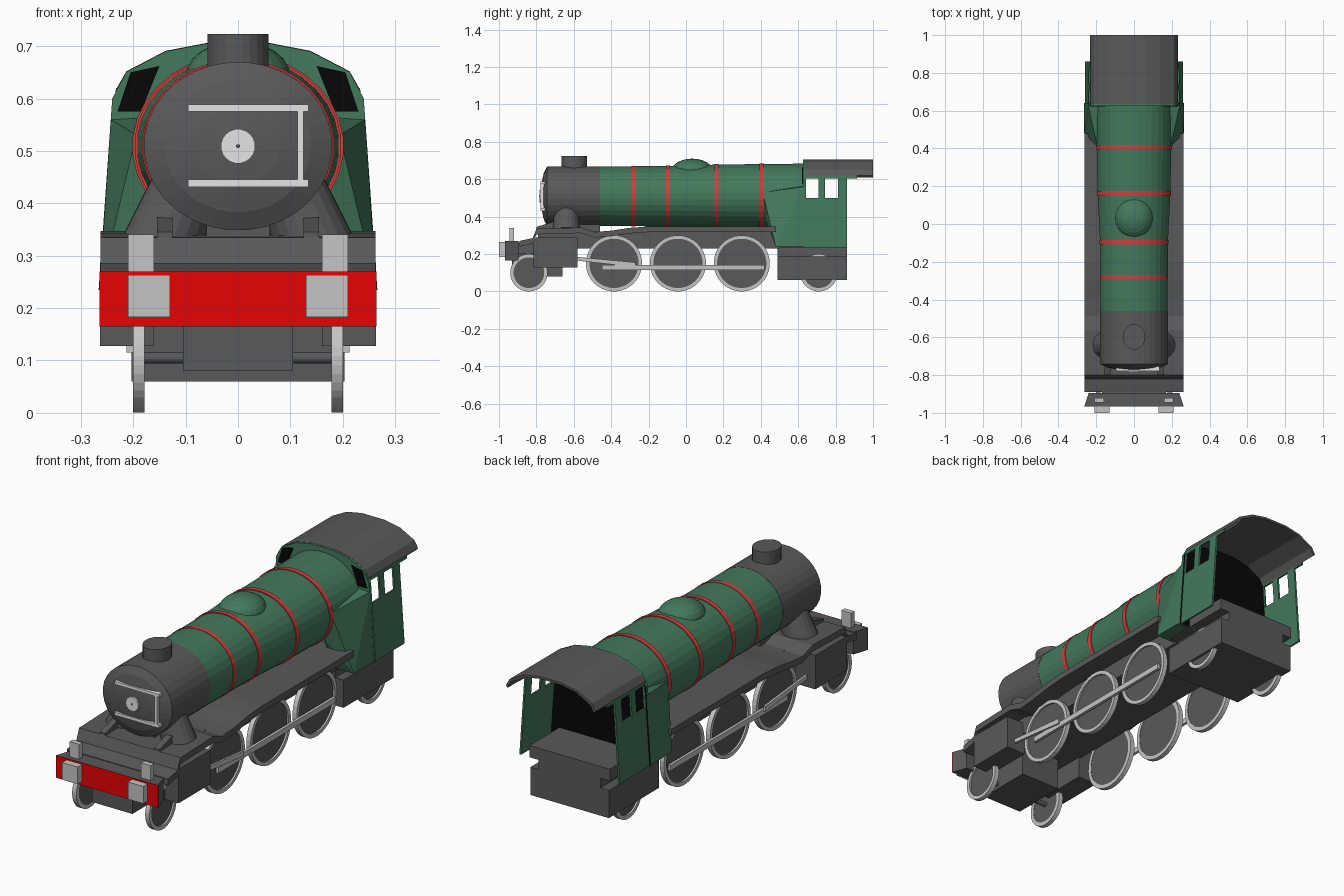
import bpy, bmesh, math
from mathutils import Vector, Matrix

cube = bpy.data.objects.get("Cube")
if cube:
    bpy.data.objects.remove(cube, do_unlink=True)


def material(name, r, g, b):
    m = bpy.data.materials.new(name)
    m.use_nodes = True
    m.diffuse_color = (r, g, b, 1)
    m.node_tree.nodes["Principled BSDF"].inputs["Base Color"].default_value = (r, g, b, 1)
    return m


GREY = material("dark grey", .1, .1, .1)
GREEN = material("green", .056, .19, .107)
RED = material("bright red", .8, .001, .001)
BAND = material("band red", .62, .05, .05)
STEEL = material("steel", .56, .56, .56)
PALE = material("pale grey", .78, .78, .78)
BLACK = material("black", .002, .002, .002)


def finish(name, bm, mat):
    bmesh.ops.recalc_face_normals(bm, faces=bm.faces)
    mesh = bpy.data.meshes.new(name)
    bm.to_mesh(mesh)
    bm.free()
    mesh.materials.append(mat)
    ob = bpy.data.objects.new(name, mesh)
    bpy.context.collection.objects.link(ob)
    return ob


def prism(name, pts, axis, a, b, mat):
    """Extrude an outline from a to b: (y, z) points along x, or (x, z) points along y."""
    bm = bmesh.new()
    place = (lambda p, t: (t, p[0], p[1])) if axis == "x" else (lambda p, t: (p[0], t, p[1]))
    ends = [[bm.verts.new(place(p, t)) for p in pts] for t in (a, b)]
    bm.faces.new(ends[0])
    bm.faces.new(ends[1])
    for i in range(len(pts)):
        j = (i + 1) % len(pts)
        bm.faces.new((ends[0][i], ends[0][j], ends[1][j], ends[1][i]))
    return finish(name, bm, mat)


def box(name, x0, x1, y0, y1, z0, z1, mat):
    return prism(name, [(y0, z0), (y1, z0), (y1, z1), (y0, z1)], "x", x0, x1, mat)


def hull(name, pts, mat):
    bm = bmesh.new()
    for p in pts:
        bm.verts.new(p)
    bmesh.ops.convex_hull(bm, input=bm.verts)
    return finish(name, bm, mat)


def loft(name, rings, mat, n=32, turn=Matrix(), closed=False):
    """Join elliptical rings (y, x radius, z radius, centre z) along y."""
    bm = bmesh.new()
    loops = []
    for y, rx, rz, zc in rings:
        angles = [math.tau * (i + .5) / n for i in range(n)]
        loops.append([bm.verts.new((rx * math.cos(t), y, zc + rz * math.sin(t))) for t in angles])
    pairs = list(zip(loops, loops[1:]))
    if closed:
        pairs.append((loops[-1], loops[0]))
    else:
        bm.faces.new(loops[0])
        bm.faces.new(loops[-1])
    for a, b in pairs:
        for i in range(n):
            j = (i + 1) % n
            bm.faces.new((a[i], a[j], b[j], b[i]))
    bm.transform(turn)
    return finish(name, bm, mat)


def rod(name, start, end, r0, r1, mat, n=16):
    start, end = Vector(start), Vector(end)
    d = end - start
    turn = Matrix.Translation(start) @ Vector((0, 1, 0)).rotation_difference(d).to_matrix().to_4x4()
    return loft(name, [(0, r0, r0, 0), (d.length, r1, r1, 0)], mat, n, turn)


# Boiler, smokebox and bands
MID = .509
loft("smokebox", [(-.777, .02, .018, MID), (-.772, .08, .072, MID), (-.76, .14, .126, MID),
                  (-.742, .18, .161, MID), (-.46, .18, .161, MID)], GREY)
loft("boiler", [(-.46, .179, .16, MID), (-.1, .18, .162, MID), (.17, .194, .17, MID),
                (.41, .198, .173, MID), (.63, .2, .175, MID)], GREEN)
for y, rx, rz in ((-.28, .182, .163), (-.097, .184, .166), (.163, .198, .174), (.405, .202, .177)):
    loft("boiler_band", [(y - .011, rx, rz, MID), (y + .011, rx, rz, MID)], BAND)

# Chimney and steam dome
loft("chimney", [(.63, .059, .068, 0), (.723, .059, .068, 0)], GREY, 24,
     Matrix.Translation((0, -.597, 0)) @ Matrix.Rotation(math.pi / 2, 4, "X"))
bm = bmesh.new()
bmesh.ops.create_uvsphere(bm, u_segments=24, v_segments=12, radius=1)
bm.transform(Matrix.Translation((0, .033, .642)) @ Matrix.Diagonal((.1, .112, .068, 1)))
finish("steam_dome", bm, GREEN)

# Smokebox door fittings
for z in (.438, .582):
    box("door_rail", -.095, .135, -.778, -.755, z - .007, z + .007, PALE)
box("door_upright", .114, .125, -.778, -.755, .44, .582, PALE)
rod("door_boss", (0, -.77, MID), (0, -.784, MID), .033, .033, PALE, 20)
rod("door_pin", (0, -.78, MID), (0, -.787, MID), .004, .004, GREY, 8)

# Running board, frame and saddle
top = [(-.89, .27), (-.82, .285), (-.8, .335), (-.56, .342), (-.49, .318), (-.4, .325),
       (-.3, .34), (-.2, .347), (.48, .347)]
prism("running_board", top + [(y, z - .03) for y, z in reversed(top)], "x", -.262, .262, GREY)
box("main_frame", -.17, .17, -.79, .5, .23, .32, GREY)
box("front_frame", -.17, .17, -.9, -.79, .2, .262, GREY)
box("smokebox_saddle", -.06, .06, -.7, -.46, .32, .38, GREY)

# Front beam, red plate and bogie block
hull("buffer_beam", [(s * x, y, z) for s in (1, -1) for z in (.165, .27)
                     for x, y in ((.263, -.965), (.24, -.895))], GREY)
box("beam_plate", -.264, .264, -.967, -.965, .165, .27, RED)
box("bogie_block", -.105, .105, -.93, -.66, .08, .25, GREY)
rod("bogie_axle", (-.18, -.84, .105), (.18, -.84, .105), .011, .011, GREY)


def wheel(name, s, y, r):
    turn = Matrix.Translation((0, y, r)) @ Matrix.Rotation(-s * math.pi / 2, 4, "Z")
    k = r - .018
    loft(name + "_rim", [(.178, r, r, 0), (.2, r, r, 0), (.2, k, k, 0), (.178, k, k, 0)],
         STEEL, 36, turn, True)
    loft(name + "_disc", [(.18, k, k, 0), (.192, k, k, 0)], GREY, 36, turn)


def cab_x(z):
    return .266 - (z - .235) * .07


for s in (1, -1):
    # Buffers, lamp brackets and deck stays
    box("buffer", s * .13, s * .21, -1, -.965, .183, .263, STEEL)
    box("lamp_bracket", s * .16, s * .21, -.945, -.92, .265, .34, STEEL)
    prism("deck_stay", [(-.8, .325), (-.8, .345), (-.7, .375), (-.7, .325)], "x",
          s * .125, s * .155, GREY)
    # Cylinders and steam pipes
    box("cylinder_block", s * .16, s * .263, -.815, -.58, .128, .287, GREY)
    rod("steam_pipe", (s * .1, -.64, .435), (s * .147, -.64, .315), .064, .076, GREY, 20)
    # Wheels and rods
    wheel("bogie_wheel", s, -.84, .1)
    wheel("trailing_wheel", s, .71, .1)
    for y in (-.385, -.043, .298):
        wheel("driving_wheel", s, y, .15)
    box("coupling_rod", s * .2, s * .213, -.45, .42, .115, .141, STEEL)
    prism("connecting_rod", [(-.6, .167), (-.6, .186), (-.27, .155), (-.27, .13)], "x",
          s * .211, s * .221, STEEL)

    # Tapered sheet between firebox and cab
    hull("firebox_wedge", [(s * x, y, z) for x, y, z in (
        (.194, .41, .53), (.15, .42, .4), (.264, .48, .24), (.15, .48, .24),
        (.264, .63, .24), (.243, .63, .56), (.17, .63, .565), (.15, .63, .24))], GREEN)

    # Cab side: lower sheet, pillars, top rail
    for part, y0, y1, z0, z1 in (("cab_side", .63, .86, .235, .5), ("cab_front_pillar", .63, .642, .5, .61),
                                 ("cab_middle_pillar", .708, .743, .5, .62),
                                 ("cab_rear_pillar", .813, .86, .5, .62),
                                 ("cab_top_rail", .63, .914, .605, .62)):
        hull(part, [(s * (cab_x(z) - t), y, z) for y in (y0, y1) for z in (z0, z1)
                    for t in (.006, .015)], GREEN)
    # Front window plates
    prism("cab_front_window", [(s * x, z) for x, z in (
        (.23, .575), (.205, .65), (.15, .662), (.185, .575))], "y", .621, .627, BLACK)

# Cab front plate, black on the inside
arch = [(.266, .235), (.24, .6), (.213, .651), (.138, .69), (.06, .705)]
plate = prism("cab_front", arch + [(-x, z) for x, z in reversed(arch)], "y", .625, .64, GREEN)
plate.data.materials.append(BLACK)
for f in plate.data.polygons:
    if f.normal.y > .9:
        f.material_index = 1

# Roof
rim = [(.232, .619), (.213, .652), (.138, .691), (.06, .706)]
outer = rim + [(-x, z) for x, z in reversed(rim)]
inner = [(x * .96, z - .01) for x, z in reversed(outer)]
prism("cab_roof", outer + inner, "y", .635, 1, GREY)

# Rear block under and inside the cab
box("rear_lower_block", -.203, .203, .49, .86, .06, .19, GREY)
box("rear_neck", -.16, .16, .49, .86, .19, .24, GREY)
box("rear_upper_block", -.208, .208, .5, .86, .235, .29, GREY)
